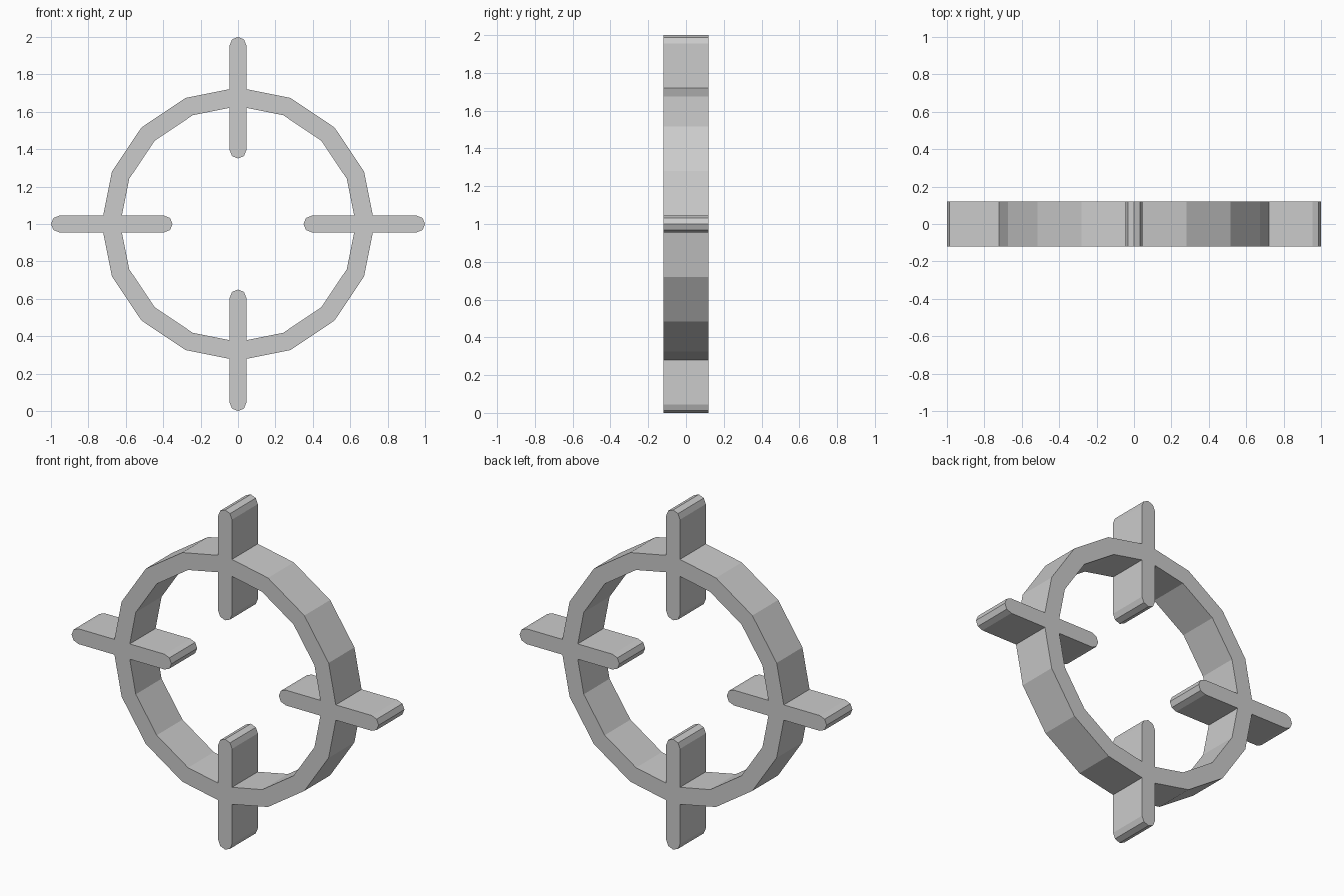
import bpy, bmesh
from math import sin, cos, pi, tan
from mathutils import Vector, Matrix

if "Cube" in bpy.data.objects:
    bpy.data.objects.remove(bpy.data.objects["Cube"])

OUTER, INNER = 0.73, 0.63     # ring radii (16-sided)
TIP, TAIL = 1.0, 0.35         # bar ends, measured from the centre
W, D = 0.045, 0.12            # half width of bars, half depth
SLOPE = tan(pi / 16)          # slant of the ring sides where they meet a bar

bm = bmesh.new()


def face(points, quarter):
    """Flat front face, turned by quarter turns around the centre."""
    rot = Matrix.Rotation(quarter * pi / 2, 3, 'Y')
    centre = Vector((0, -D, 1))
    bm.faces.new([bm.verts.new(centre + rot @ Vector((x, 0, z))) for x, z in points])


def cap(x, start):
    """Half-round bar end in four segments."""
    return [(x + W * cos(start + i * pi / 4), W * sin(start + i * pi / 4)) for i in range(5)]


def ring_points(r):
    """Corners of one quarter of the ring, from bar to bar."""
    j = r - W * SLOPE
    mid = [(r * cos(i * pi / 8), r * sin(i * pi / 8)) for i in (1, 2, 3)]
    return [(j, W)] + mid + [(W, j)]


jo, ji = OUTER - W * SLOPE, INNER - W * SLOPE
bar = ([(ji, -W), (jo, -W)] + cap(TIP - W, -pi / 2)
       + [(jo, W), (ji, W)] + cap(TAIL + W, pi / 2))
out, inn = ring_points(OUTER), ring_points(INNER)

# Four bars and four ring quarters
for q in range(4):
    face(bar, q)
    for i in range(4):
        face([inn[i], out[i], out[i + 1], inn[i + 1]], q)
bmesh.ops.remove_doubles(bm, verts=bm.verts, dist=1e-4)

# Give the outline its depth
front = bm.faces[:]
back = bmesh.ops.extrude_face_region(bm, geom=front, use_keep_orig=True)
moved = [g for g in back['geom'] if isinstance(g, bmesh.types.BMVert)]
bmesh.ops.translate(bm, verts=moved, vec=(0, 2 * D, 0))
bmesh.ops.recalc_face_normals(bm, faces=bm.faces)

mesh = bpy.data.meshes.new("crosshair_ring")
bm.to_mesh(mesh)
bm.free()
bpy.context.collection.objects.link(bpy.data.objects.new("crosshair_ring", mesh))
